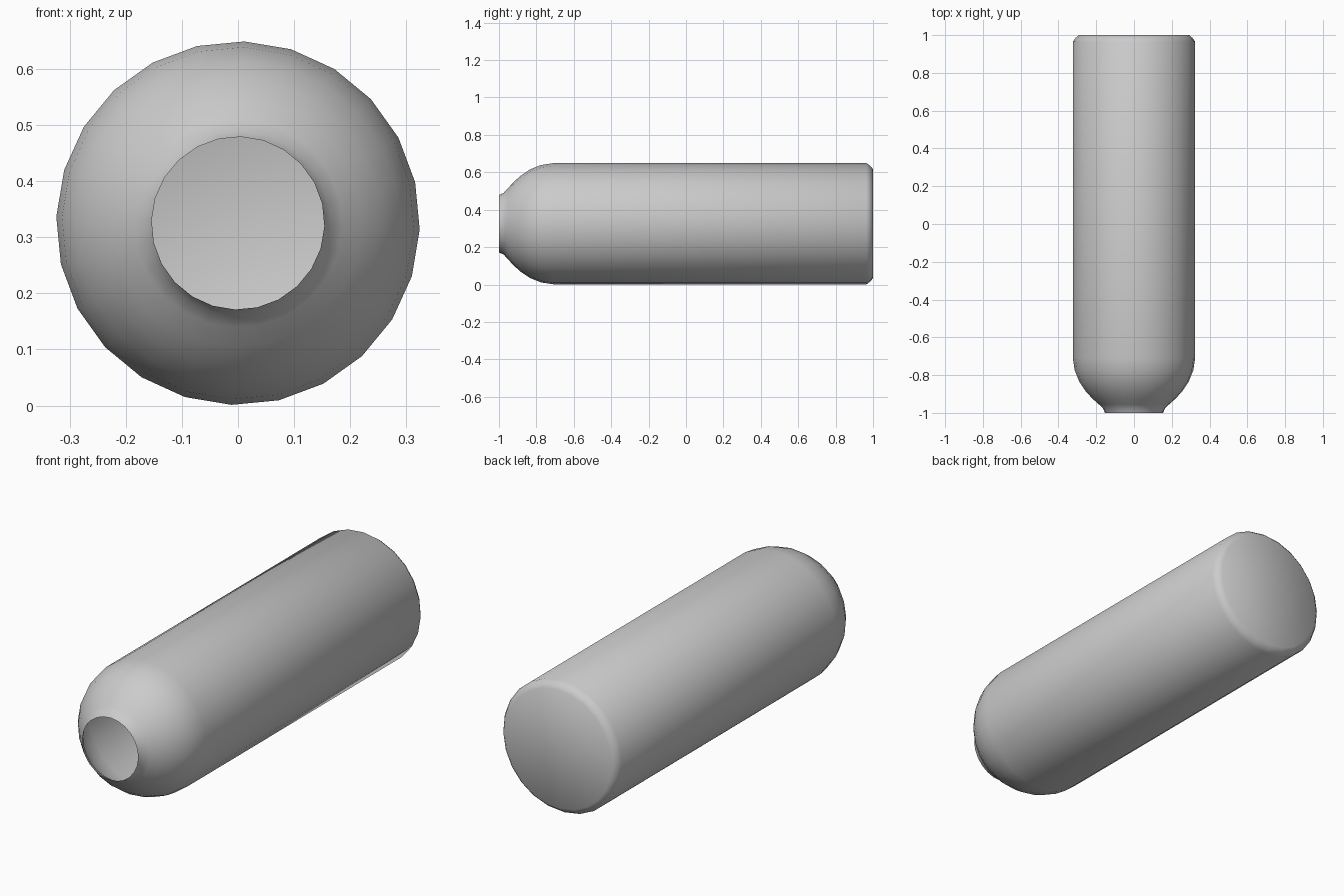
import bpy, bmesh, math

if "Cube" in bpy.data.objects:
    bpy.data.objects.remove(bpy.data.objects["Cube"])

SIDES = 24
CENTRE_Z = 0.325
TURN = math.radians(88)

# Tank profile (y, radius), from the open neck to the chamfered base
profile = [(-1.0, 0.154), (-0.975, 0.165), (-0.955, 0.186), (-0.925, 0.22),
           (-0.885, 0.256), (-0.835, 0.29), (-0.775, 0.314), (-0.71, 0.324),
           (0.965, 0.324), (0.985, 0.31), (1.0, 0.292)]

bm = bmesh.new()
rings = []
for y, r in profile:
    rings.append([bm.verts.new((r * math.cos(TURN + 2 * math.pi * i / SIDES), y,
                                CENTRE_Z + r * math.sin(TURN + 2 * math.pi * i / SIDES)))
                  for i in range(SIDES)])

# Side walls
for a, b in zip(rings, rings[1:]):
    for i in range(SIDES):
        j = (i + 1) % SIDES
        bm.faces.new((a[i], a[j], b[j], b[i]))

# Flat base; the neck stays open
bm.faces.new(rings[-1])
bmesh.ops.recalc_face_normals(bm, faces=bm.faces)
# Make sure the base faces outward on the open shell
bm.faces.ensure_lookup_table()
bm.normal_update()
if bm.faces[-1].normal.y < 0:
    bmesh.ops.reverse_faces(bm, faces=bm.faces)
for f in bm.faces:
    f.smooth = True

mesh = bpy.data.meshes.new("tank_body")
bm.to_mesh(mesh)
bm.free()
tank = bpy.data.objects.new("tank_body", mesh)
bpy.context.collection.objects.link(tank)
